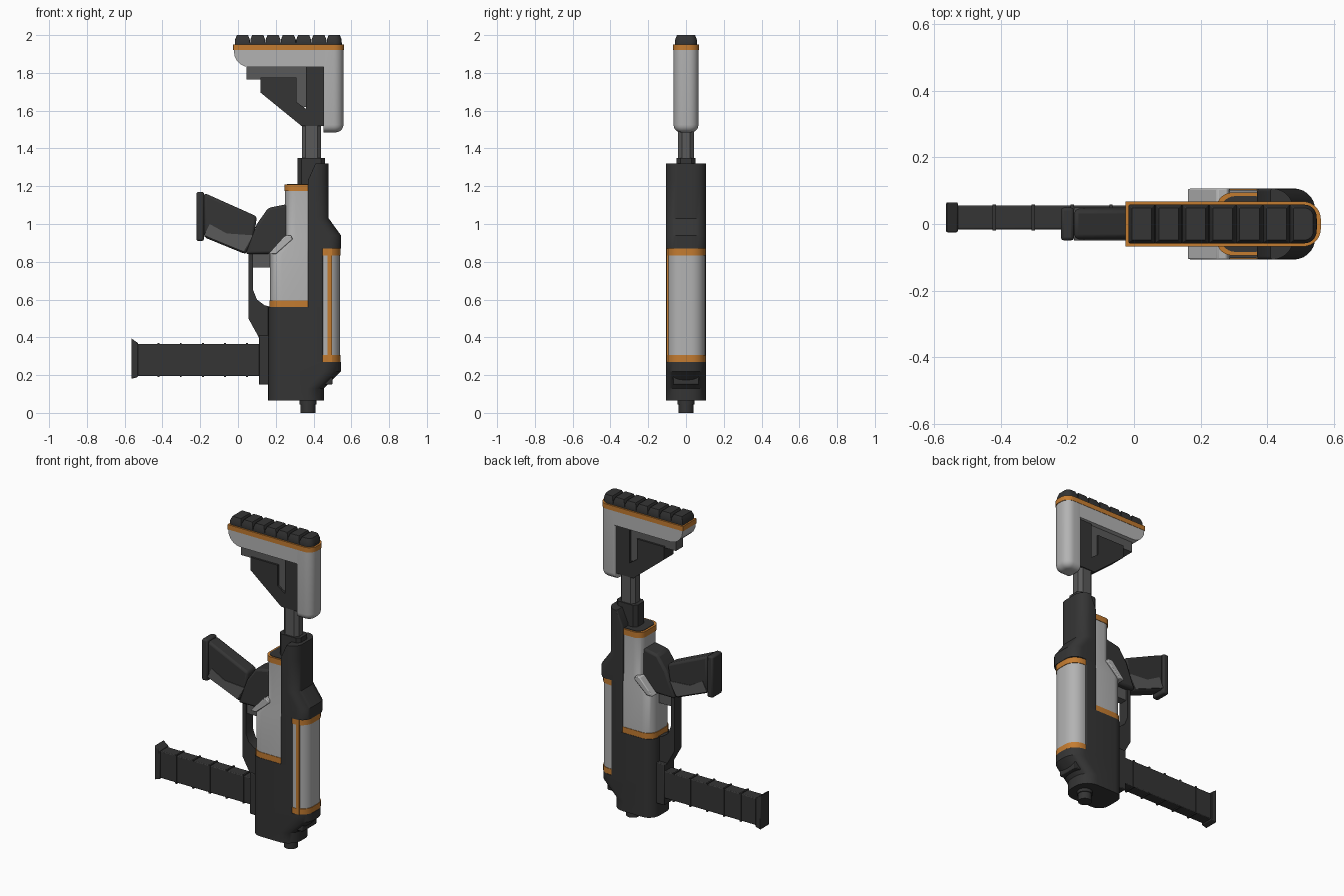
import bpy, bmesh
from math import cos, sin, pi, radians

cube = bpy.data.objects.get("Cube")
if cube:
    bpy.data.objects.remove(cube)


def material(name, red, green, blue):
    mat = bpy.data.materials.new(name)
    mat.use_nodes = True
    colour = (red, green, blue, 1)
    mat.diffuse_color = colour
    mat.node_tree.nodes["Principled BSDF"].inputs["Base Color"].default_value = colour
    return mat


DARK = material("dark_polymer", *[.035] * 3)
GREY = material("grey_metal", *[.1] * 3)
LIGHT = material("light_shell", *[.45] * 3)
ORANGE = material("orange_trim", .55, .2, .03)


def skin(name, mat, loops, bevel):
    """Join matching loops of points into a closed solid."""
    bm = bmesh.new()
    rings = [[bm.verts.new(point) for point in loop] for loop in loops]
    count = len(rings[0])
    for low, high in zip(rings, rings[1:]):
        for i in range(count):
            j = (i + 1) % count
            bm.faces.new((low[i], low[j], high[j], high[i]))
    bm.faces.new(rings[0])
    bm.faces.new(rings[-1])
    bmesh.ops.recalc_face_normals(bm, faces=bm.faces)
    mesh = bpy.data.meshes.new(name)
    bm.to_mesh(mesh)
    bm.free()
    mesh.materials.append(mat)
    part = bpy.data.objects.new(name, mesh)
    bpy.context.collection.objects.link(part)
    if bevel:
        modifier = part.modifiers.new("edge_bevel", 'BEVEL')
        modifier.width = bevel
        modifier.segments = 2
        modifier.limit_method = 'ANGLE'
    bpy.ops.object.select_all(action='DESELECT')
    part.select_set(True)
    bpy.context.view_layer.objects.active = part
    bpy.ops.object.shade_smooth_by_angle(angle=radians(32))


def prism(name, mat, half, profile, y=0, bevel=0):
    """Side profile in x and z, given thickness across y."""
    loops = [[(x, y + side * half, z) for x, z in profile] for side in (-1, 1)]
    skin(name, mat, loops, bevel)


def box(name, mat, half, left, right, low, high, y=0, bevel=0):
    corners = [(left, low), (right, low), (right, high), (left, high)]
    prism(name, mat, half, corners, y, bevel)


def plan(z, left, right, half, round_left, round_right, steps):
    """Rounded rectangle at height z."""
    points = []
    for quarter, (sx, sy) in enumerate([(1, 1), (-1, 1), (-1, -1), (1, -1)]):
        radius = round_right if sx > 0 else round_left
        centre = right - radius if sx > 0 else left + radius
        for i in range(steps + 1):
            angle = pi / 2 * (quarter + i / steps)
            points.append((centre + radius * cos(angle),
                           sy * (half - radius) + radius * sin(angle), z))
    return points


def stack(name, mat, half, round_left, round_right, sections, steps=7):
    """Rounded sections (z, left, right, optional inset) joined upwards."""
    loops = []
    for z, left, right, *rest in sections:
        inset = rest[0] if rest else 0
        radii = [max(radius - inset, .002) for radius in (round_left, round_right)]
        loops.append(plan(z, left, right, half - inset, *radii, steps))
    skin(name, mat, loops, 0)


def column(name, mat, half, round_left, round_right, left, right, low, high, steps=7):
    sections = [(z, left, right) for z in (low, high)]
    stack(name, mat, half, round_left, round_right, sections, steps)


# Shared measures
WIDE = .107
EDGE = .01
BAND = .036
FRONT, SPINE, BACK = .16, .37, .545
BASE, REAR_LOW, SPLIT, REAR_TOP, TOP = .065, .27, .56, .87, 1.32
SLOPE = .09

# Body housing
waist = BACK - SLOPE
stack("lower_housing", DARK, WIDE, .07, SLOPE, [
    (BASE, FRONT, waist), (BASE * 2, FRONT, waist),
    (REAR_LOW - .05, FRONT, BACK), (REAR_LOW, FRONT, BACK)])
column("middle_housing", DARK, WIDE, .07, EDGE, FRONT, .45, REAR_LOW, SPLIT)
column("spine", DARK, WIDE, EDGE, EDGE, SPINE, .45, SPLIT, REAR_TOP)
neck = .48
stack("upper_housing", DARK, WIDE, EDGE, BASE, [
    (REAR_TOP, SPINE, BACK), (REAR_TOP + .07, SPINE, BACK),
    (1.03, SPINE, neck), (TOP - SLOPE, SPINE, neck), (TOP, .41, neck)])
box("rear_latch", DARK, .07, .45, .5, .15, .22, bevel=EDGE / 2)

# Muzzle
for name, radius, low, high in [("muzzle", .04, 0, .05), ("muzzle_collar", .045, .045, .07)]:
    column(name, DARK, radius, radius, radius, SPINE - radius, SPINE + radius, low, high)

# Front shell with orange bands
step = .25
shell_back = SPINE + EDGE / 2
stack("front_shell", LIGHT, .102, BASE, EDGE, [
    (SPLIT, .17, shell_back), (.84, .17, shell_back),
    (.93, step, shell_back, EDGE), (1.2, step, shell_back, EDGE)])
column("front_shell_lower_band", ORANGE, .105, BASE, EDGE,
       .166, shell_back, SPLIT, SPLIT + BAND)
column("front_shell_upper_band", ORANGE, .095, .05, EDGE,
       step - .003, shell_back, 1.21 - BAND, 1.21)
column("front_shell_cap", DARK, .084, .045, EDGE, step + EDGE, shell_back, 1.2, 1.213)
prism("shell_shoulder", LIGHT, WIDE, [
    (FRONT, .84), (.2, .84), (.29, .92), (.28, .94), (step, .94)], bevel=EDGE / 2)

# Rear shell with orange trim
rear = .44
column("rear_shell", LIGHT, .1, EDGE, .075, rear, .54, REAR_LOW, REAR_TOP)
for name, low in [("lower", REAR_LOW), ("upper", REAR_TOP - BAND)]:
    column(f"rear_shell_{name}_band", ORANGE, .103, EDGE, .077, rear, .543, low, low + BAND)
box("rear_shell_stripe", ORANGE, .015, neck - .005, neck + .017, REAR_LOW, REAR_TOP, y=-.087)

# Magazine, set slightly off centre
SHIFT = .02
low, high = .195, .365
box("magazine", DARK, BAND, -.54, FRONT, low, high, SHIFT, EDGE / 2)
for i in range(5):
    left = -.425 + i * .117
    box(f"magazine_rib_{i + 1}", DARK, BAND + .003, left, left + EDGE,
        low - .005, high + .005, SHIFT)
prism("magazine_base", DARK, .045, [
    (-.565, .18), (-.53, .19), (-.53, .37), (-.565, .395)], SHIFT, .004)
box("magazine_well", DARK, .05, .11, .17, .15, .41, SHIFT / 2, EDGE / 2)

# Trigger group
guard_top = .86
prism("trigger_guard", DARK, BAND, [
    (.055, guard_top), (.055, .5), (.11, .4), (.18, .4), (.18, SPLIT),
    (.14, .57), (.1, .6), (.08, .65), (.08, guard_top)])
box("trigger", GREY, .025, .08, .19, .77, .85)

# Pistol grip
end = -.18
prism("grip", DARK, .046, [
    (end, 1.165), (.1, 1.04), (.08, .9), (.04, .84), (end, .93)], bevel=.014)
prism("grip_head", DARK, .06, [
    (.1, 1), (.16, 1.085), (.26, 1.105), (.28, .93), (.18, .84), (.04, .84)], bevel=.014)
prism("grip_panel", GREY, .049, [
    (-.15, 1), (end, .94), (.03, .855), (.08, .94), (-.06, .95)])
box("grip_end", DARK, .05, end - .04, end, .91, 1.17, bevel=EDGE)

# Stock tube
column("tube_collar", DARK, .05, SHIFT, SHIFT, .315, .46, 1.1, 1.35, steps=1)
column("stock_tube", GREY, .042, SHIFT, SHIFT, .338, rear, TOP, 1.56, steps=1)

# Stock frame
arm_low, arm_high = 1.83, 1.925
post, post_end, foot = .36, .46, 1.52
prism("stock_frame", DARK, .048, [
    (.12, 1.775), (.31, 1.775), (.31, 1.645), (post, 1.61), (post, arm_low),
    (post_end, arm_low), (post_end, foot), (.335, foot), (.12, 1.695)])
box("stock_core_rail", GREY, BAND, .045, .4, 1.765, arm_low)
box("stock_core_post", GREY, BAND, .3, .4, 1.62, arm_low)

# Stock shell: an arm with a rounded nose and a column with a rounded foot
HALF, HEEL, NOSE = .066, .558, -.022
reach = arm_high - arm_low - EDGE
turns = [pi / 2 * i / 5 for i in range(6)]
nose = [(NOSE + reach * (1 - cos(a)), arm_low + reach * (1 - sin(a))) for a in turns]
prism("stock_arm", LIGHT, HALF, [
    (post_end, arm_high), (NOSE, arm_high), *nose, (post_end, arm_low)])
fillet = .04
heel = [(1.485 + fillet * (1 - cos(a)), .452, HEEL - fillet * (1 - sin(a)),
         fillet * (1 - sin(a))) for a in turns]
stack("stock_column", LIGHT, HALF, EDGE, .052, heel + [(arm_high, .452, HEEL)])
column("stock_band", ORANGE, HALF + .002, .003, .054, NOSE - .004, HEEL + .004, 1.92, 1.95)

# Ridged butt pad
pad, start, pitch = .058, -.016, .081
column("pad_base", DARK, pad, EDGE, .045, start, .55, 1.945, 1.96)
for i in range(7):
    left = start + i * pitch
    right = left + pitch - .002
    taper = EDGE
    stack(f"pad_ridge_{i + 1}", DARK, pad, .003, BAND if i == 6 else .003, [
        (1.955, left, right), (1.975, left, right),
        (2, left + taper, right - taper, taper)])
